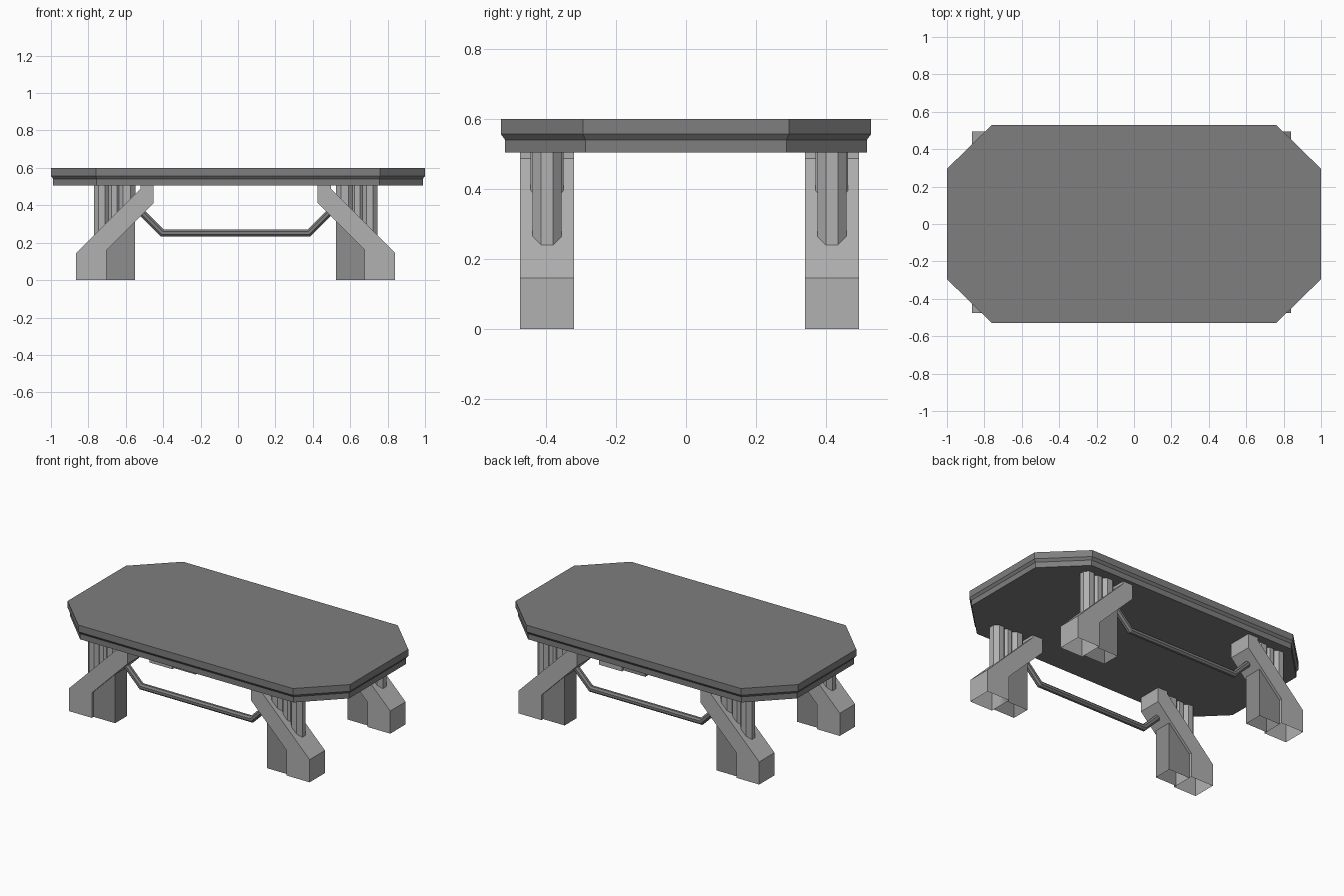
import bpy, bmesh, math
from mathutils import Vector, Matrix

if "Cube" in bpy.data.objects:
    bpy.data.objects.remove(bpy.data.objects["Cube"])

CX, CY = -0.0125, 0.01      # centre of the leg frame


def mat(name, v):
    m = bpy.data.materials.new(name)
    m.diffuse_color = (v, v, v, 1)
    m.use_nodes = True
    m.node_tree.nodes["Principled BSDF"].inputs["Base Color"].default_value = m.diffuse_color
    return m


TOP = mat("dark grey", 0.21)
LIGHT = mat("light grey", 0.44)
MID = mat("mid grey", 0.27)


def finish(name, bm, material):
    bmesh.ops.recalc_face_normals(bm, faces=bm.faces)
    me = bpy.data.meshes.new(name)
    bm.to_mesh(me)
    bm.free()
    me.materials.append(material)
    ob = bpy.data.objects.new(name, me)
    bpy.context.collection.objects.link(ob)
    return ob


def loft(bm, rings, cap_start=True, cap_end=True):
    rings = [[bm.verts.new(p) for p in r] for r in rings]
    n = len(rings[0])
    for a, b in zip(rings, rings[1:]):
        for i in range(n):
            bm.faces.new((a[i], a[(i + 1) % n], b[(i + 1) % n], b[i]))
    if cap_start:
        bm.faces.new(rings[0])
    if cap_end:
        bm.faces.new(rings[-1])


# table top: chamfered octagon with a stepped edge
def octagon(d, z):
    x, y, cx, cy = 1 - d, 0.53 - d, 0.76 - d * 0.4, 0.295 - d * 0.6
    return [(cx, -y, z), (x, -cy, z), (x, cy, z), (cx, y, z),
            (-cx, y, z), (-x, cy, z), (-x, -cy, z), (-cx, -y, z)]


bm = bmesh.new()
loft(bm, [octagon(0.012, 0.505), octagon(0.012, 0.541),
          octagon(0, 0.557), octagon(0, 0.6)])
finish("table_top", bm, TOP)


# extruded side profile, open at the floor
def extrude(name, sx, yc, half, profile, material):
    bm = bmesh.new()
    loft(bm, [[(CX + sx * x, yc + s * half, z) for x, z in profile]
              for s in (-1, 1)])
    floor = [f for f in bm.faces if all(v.co.z < 1e-5 for v in f.verts)]
    bmesh.ops.delete(bm, geom=floor, context='FACES_ONLY')
    finish(name, bm, material)


ARM = [(0.8525, 0), (0.8525, 0.145), (0.51, 0.488), (0.51, 0.506),
       (0.4385, 0.506), (0.4385, 0.412), (0.69, 0.16), (0.69, 0)]
BLOCK = [(0.69, 0), (0.69, 0.16), (0.5375, 0.313), (0.5375, 0)]
POSTS = [(0.7165, 0.0415), (0.65, 0.036), (0.583, 0.047)]

for sy, side in ((-1, "front"), (1, "back")):
    yc = CY + sy * 0.4075
    for sx, end in ((-1, "left"), (1, "right")):
        tag = side + "_" + end
        extrude(tag + "_leg_arm", sx, yc, 0.0775, ARM, LIGHT)
        extrude(tag + "_foot_block", sx, yc, 0.06, BLOCK, MID)
        # octagonal posts standing on the sloped arm
        for i, (px, r) in enumerate(POSTS):
            bm = bmesh.new()
            rr = r / math.cos(math.pi / 8)
            pts = []
            for k in range(8):
                a = math.pi / 8 + k * math.pi / 4
                pts.append((px + rr * math.cos(a), rr * math.sin(a)))
            loft(bm, [[(CX + sx * x, yc + y, 0.9965 - x) for x, y in pts],
                      [(CX + sx * x, yc + y, 0.506) for x, y in pts]],
                 False, False)
            finish(f"{tag}_post_{i + 1}", bm, LIGHT)

    # bent tube rail between the legs
    path = [(-0.54, 0.40), (-0.3925, 0.2525), (0.3925, 0.2525), (0.54, 0.40)]
    nrm = [(0.707, 0.707), (0.414, 1), (-0.414, 1), (-0.707, 0.707)]
    rings = []
    for (x, z), (nx, nz) in zip(path, nrm):
        rings.append([])
        for k in range(8):
            a = math.pi / 8 + k * math.pi / 4
            u, v = 0.02 * math.sin(a), 0.02 * math.cos(a)
            rings[-1].append((CX + x + u * nx, yc + v, z + u * nz))
    bm = bmesh.new()
    loft(bm, rings)
    finish(side + "_rail", bm, TOP)
